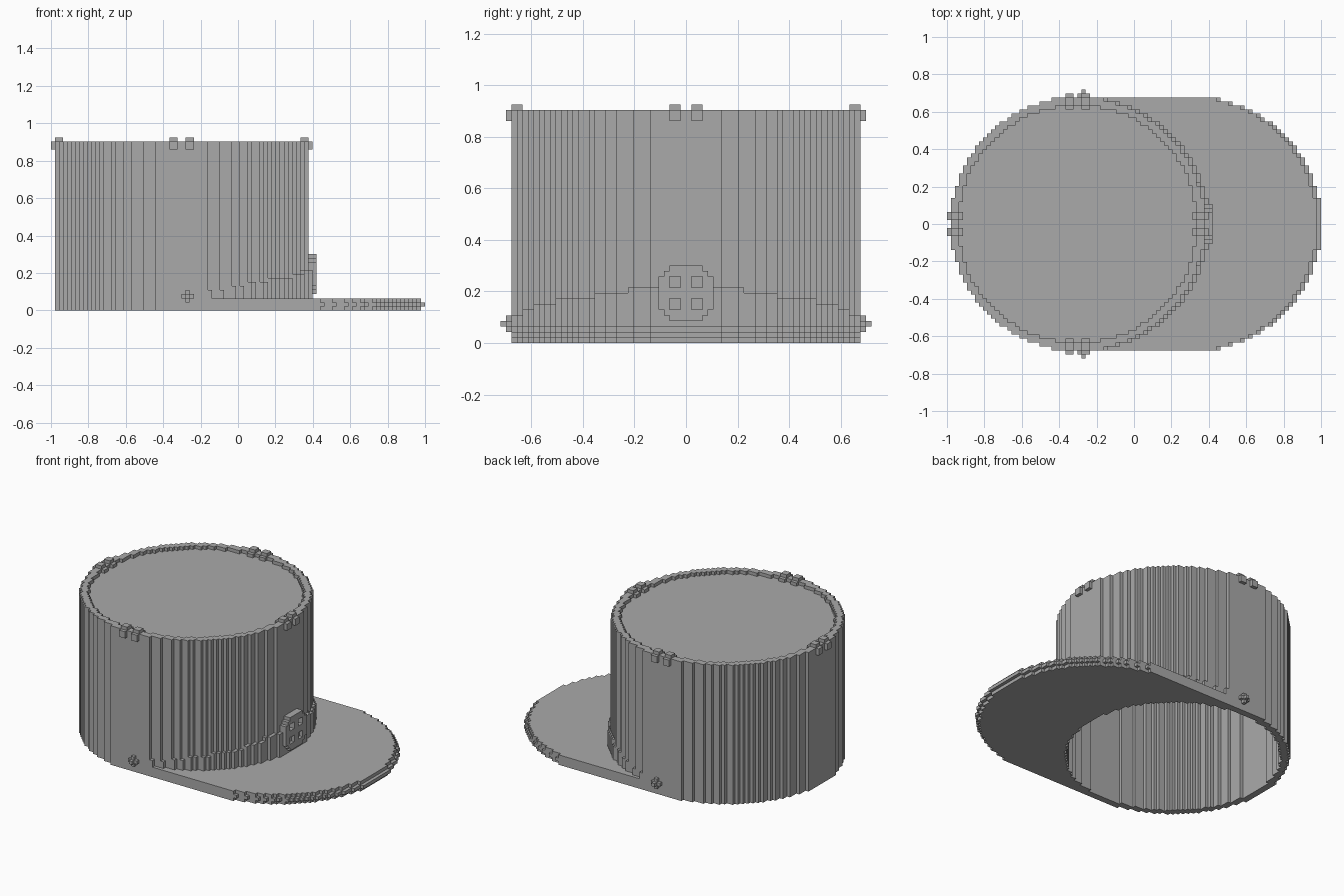
import bpy
import bmesh
from math import hypot

if "Cube" in bpy.data.objects:
    bpy.data.objects.remove(bpy.data.objects["Cube"])

V = 2 / 93            # edge length of one block
CROWN, BRIM = -14, 14  # block columns of the two circle centres
OUTER, INNER = 31.6, 29.6

grey = bpy.data.materials.new("plain grey")
grey.use_nodes = True
grey.diffuse_color = (0.4, 0.4, 0.4, 1)
grey.node_tree.nodes["Principled BSDF"].inputs["Base Color"].default_value = (0.4, 0.4, 0.4, 1)


def finish(name, bm):
    bmesh.ops.remove_doubles(bm, verts=bm.verts, dist=V / 100)
    bmesh.ops.recalc_face_normals(bm, faces=bm.faces)
    mesh = bpy.data.meshes.new(name)
    bm.to_mesh(mesh)
    bm.free()
    mesh.materials.append(grey)
    obj = bpy.data.objects.new(name, mesh)
    bpy.context.collection.objects.link(obj)
    return obj


def add_prism(bm, cells, low, high, place=lambda a, b, c: (a, b, c)):
    """Extrude a set of unit cells, keeping only the outside faces."""
    def quad(*points):
        bm.faces.new([bm.verts.new([k * V for k in place(*p)]) for p in points])

    for a, b in cells:
        l, r, d, u = a - .5, a + .5, b - .5, b + .5
        for c in (low, high):
            quad((l, d, c), (r, d, c), (r, u, c), (l, u, c))
        for neighbour, (p, q) in (((a - 1, b), ((l, d), (l, u))), ((a + 1, b), ((r, d), (r, u))),
                                  ((a, b - 1), ((l, d), (r, d))), ((a, b + 1), ((l, u), (r, u)))):
            if neighbour not in cells:
                quad((*p, low), (*q, low), (*q, high), (*p, high))


def prism(name, cells, low, high, **kw):
    bm = bmesh.new()
    add_prism(bm, cells, low, high, **kw)
    return finish(name, bm)


def boxes(name, bounds):
    bm = bmesh.new()
    for x0, x1, y0, y1, z0, z1 in bounds:
        made = bmesh.ops.create_cube(bm, size=1)["verts"]
        for v in made:
            v.co = ((x1 if v.co.x > 0 else x0) * V, (y1 if v.co.y > 0 else y0) * V,
                    (z1 if v.co.z > 0 else z0) * V)
    mesh = bpy.data.meshes.new(name)
    bmesh.ops.recalc_face_normals(bm, faces=bm.faces)
    bm.to_mesh(mesh)
    bm.free()
    mesh.materials.append(grey)
    bpy.context.collection.objects.link(bpy.data.objects.new(name, mesh))


def disc(cx, radius):
    return {(i, j) for i in range(-47, 48) for j in range(-33, 34)
            if hypot(i - cx, j) <= radius}


def brim_shape(cx):
    straight = {(i, j) for i in range(CROWN + 7, cx + 1) for j in range(-31, 32)}
    return straight | {c for c in disc(cx, OUTER) if c[0] > cx}


# Hollow crown with a recessed lid
body, hole = disc(CROWN, OUTER), disc(CROWN, INNER)
prism("crown_wall", body - hole, 0, 42)
prism("crown_lid", hole, 40, 41)

# Brim in three layers, the middle one pushed forward as piping
for name, z, cx in (("brim_bottom", 0, BRIM), ("brim_piping", 1, BRIM + 1), ("brim_top", 2, BRIM)):
    prism(name, brim_shape(cx) - body, z, z + 1)

# Front band, stepping down towards the sides
band = {c for c in disc(CROWN + 1, OUTER) - body if c[0] > CROWN + 6}
top, last = 10, -1
bm = bmesh.new()
for reach in (10, 16, 23, 27, 29, 31):
    add_prism(bm, {c for c in band if last < abs(c[1]) <= reach}, 3, top)
    top, last = top - 1, reach
finish("front_band", bm)

# Round badge: ring and cross
badge = {(a, b) for a in range(-5, 5) for b in range(-5, 5)
         if hypot(a + .5, b + .5) < 5.2
         and (hypot(a + .5, b + .5) > 3.7 or a in (-1, 0) or b in (-1, 0))}
prism("badge", badge, 17.5, 19.5, place=lambda a, b, c: (c, a + .5, b + 9.5))

# Paired clips over the rim on four sides
profile = ((31.5, 32.5, 40, 42), (29.5, 31.5, 42, 43), (28.5, 29.5, 41, 42))
clips = []
for s in (-1, 1):
    for t in (-3, 1):
        for r0, r1, z0, z1 in profile:
            a, b = sorted((s * r0, s * r1))
            clips.append((CROWN + a, CROWN + b, t, t + 2, z0, z1))
            clips.append((CROWN + t, CROWN + t + 2, a, b, z0, z1))
boxes("rim_clips", clips)

# Small cross-shaped side buttons
for name, s in (("right_button", -1), ("left_button", 1)):
    parts = []
    for dx, dz, reach in ((0, 0, 33.5), (1, 0, 32.5), (-1, 0, 32.5), (0, 1, 32.5), (0, -1, 32.5)):
        a, b = sorted((s * 31.5, s * reach))
        parts.append((dx - 13, dx - 12, a, b, dz + 3, dz + 4))
    boxes(name, parts)
